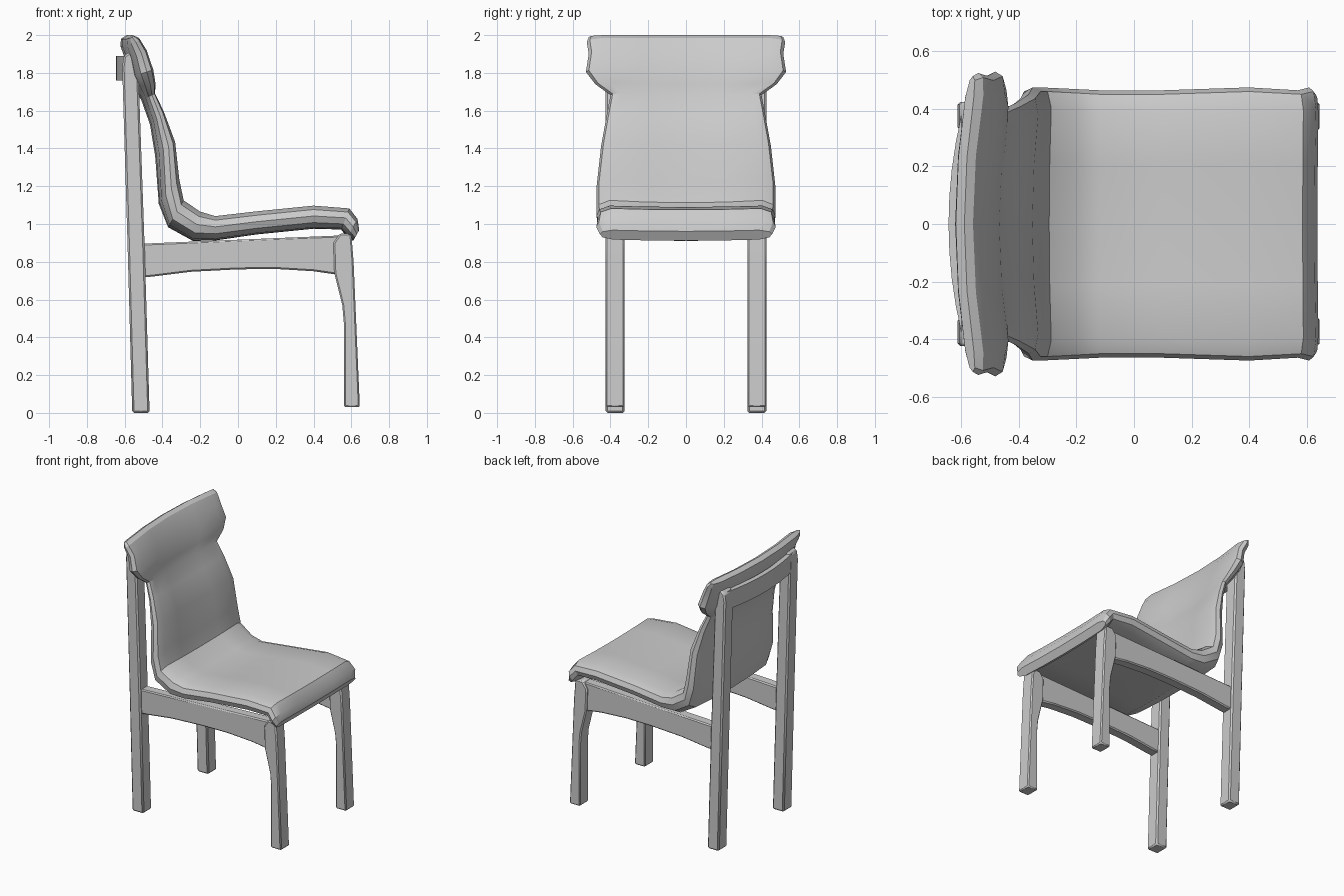
import bpy, bmesh
from mathutils import Vector

if "Cube" in bpy.data.objects:
    bpy.data.objects.remove(bpy.data.objects["Cube"])


def finish(name, bm, angle=0.6):
    bmesh.ops.recalc_face_normals(bm, faces=bm.faces[:])
    mesh = bpy.data.meshes.new(name)
    bm.to_mesh(mesh)
    bm.free()
    ob = bpy.data.objects.new(name, mesh)
    bpy.context.collection.objects.link(ob)
    bpy.ops.object.select_all(action='DESELECT')
    ob.select_set(True)
    bpy.context.view_layer.objects.active = ob
    bpy.ops.object.shade_smooth_by_angle(angle=angle)
    return ob


def side_part(name, profile, y0, y1, bevel):
    """Side profile (x, z) extruded across y, mirrored to the other side."""
    bm = bmesh.new()
    face = bm.faces.new([bm.verts.new((x, y0, z)) for x, z in profile])
    ext = bmesh.ops.extrude_face_region(bm, geom=[face])
    for v in ext['geom']:
        if isinstance(v, bmesh.types.BMVert):
            v.co.y = y1
    ob = finish(name, bm)
    b = ob.modifiers.new('Bevel', 'BEVEL')
    b.width, b.segments, b.limit_method, b.angle_limit = bevel, 1, 'ANGLE', 0.7
    m = ob.modifiers.new('Mirror', 'MIRROR')
    m.use_axis = (False, True, False)
    return ob


def loft(name, rings):
    bm = bmesh.new()
    loops = [[bm.verts.new(p) for p in r] for r in rings]
    n = len(loops[0])
    for a, b in zip(loops, loops[1:]):
        for i in range(n):
            j = (i + 1) % n
            bm.faces.new((a[i], a[j], b[j], b[i]))
    # strip caps that follow the curved ends
    h = n // 2
    for r in (loops[0], loops[-1]):
        for i in range(h):
            quad = [r[i], r[i + 1], r[n - i - 1], r[(n - i) % n]]
            bm.faces.new(list(dict.fromkeys(quad)))
    return finish(name, bm, 0.5)


# Back posts, leaning backwards
side_part('back_post', [(-0.56, 0), (-0.468, 0), (-0.495, 0.9), (-0.528, 1.83),
                        (-0.545, 1.89), (-0.575, 1.91), (-0.605, 1.89),
                        (-0.613, 1.83), (-0.585, 0.9)], 0.325, 0.425, 0.01)

# Front legs with curved knee
side_part('front_leg', [(0.56, 0.03), (0.645, 0.03), (0.612, 0.8), (0.60, 0.95),
                        (0.54, 0.95), (0.505, 0.9), (0.51, 0.74), (0.53, 0.66),
                        (0.552, 0.57), (0.56, 0.48)], 0.325, 0.425, 0.008)

# Side rails with arched underside
side_part('side_rail', [(-0.53, 0.895), (-0.53, 0.715), (-0.45, 0.722), (-0.25, 0.747),
                        (0, 0.76), (0.2, 0.762), (0.4, 0.75), (0.54, 0.73),
                        (0.56, 0.94)], 0.335, 0.41, 0.008)

# Curved back slat between the posts
rings = []
for k in range(-4, 5):
    u = k / 4
    y, x = 0.38 * u, -0.645 + 0.045 * u * u
    rings.append([(x + dx, y, z) for dx, z in
                  ((0, 1.76), (0.035, 1.76), (0.035, 1.89), (0, 1.89))])
loft('back_slat', rings)

# Padded seat and back in one sweep: front x,z / rear x,z / half width / bow
stations = [
    (0.643, 0.97, 0.615, 0.92, 0.455, 0.01),
    (0.635, 1.03, 0.585, 0.94, 0.475, 0.015),
    (0.59, 1.085, 0.55, 0.98, 0.465, 0.01),
    (0.40, 1.10, 0.40, 0.985, 0.475, 0.01),
    (0.10, 1.07, 0.10, 0.955, 0.465, 0.01),
    (-0.12, 1.045, -0.12, 0.925, 0.465, 0.012),
    (-0.20, 1.07, -0.235, 0.925, 0.47, 0.015),
    (-0.285, 1.13, -0.36, 1.00, 0.475, 0.02),
    (-0.305, 1.24, -0.40, 1.13, 0.475, 0.03),
    (-0.325, 1.44, -0.41, 1.38, 0.45, 0.035),
    (-0.385, 1.60, -0.44, 1.55, 0.42, 0.035),
    (-0.43, 1.695, -0.48, 1.67, 0.40, 0.035),
    (-0.425, 1.75, -0.505, 1.73, 0.48, 0.045),
    (-0.435, 1.82, -0.53, 1.79, 0.53, 0.05),
    (-0.47, 1.92, -0.55, 1.88, 0.515, 0.05),
    (-0.51, 1.985, -0.572, 1.94, 0.525, 0.05),
    (-0.545, 2.00, -0.575, 1.98, 0.515, 0.045),
]
half = [(-1, 0.5), (-0.97, 0.2), (-0.85, 0), (-0.45, 0), (0, 0),
        (0.45, 0), (0.85, 0), (0.97, 0.2)]
section = half + [(-u, 1 - t) for u, t in half]
rings = []
for fx, fz, bx, bz, w, bow in stations:
    f, b = Vector((fx, 0, fz)), Vector((bx, 0, bz))
    d = (b - f).normalized()
    if fz > 1.9:
        d = Vector((-1, 0, 0))
    rings.append([f.lerp(b, t) + d * bow * (1 - u * u) + Vector((0, u * w, 0))
                  for u, t in section])
loft('padded_seat_and_back', rings)
